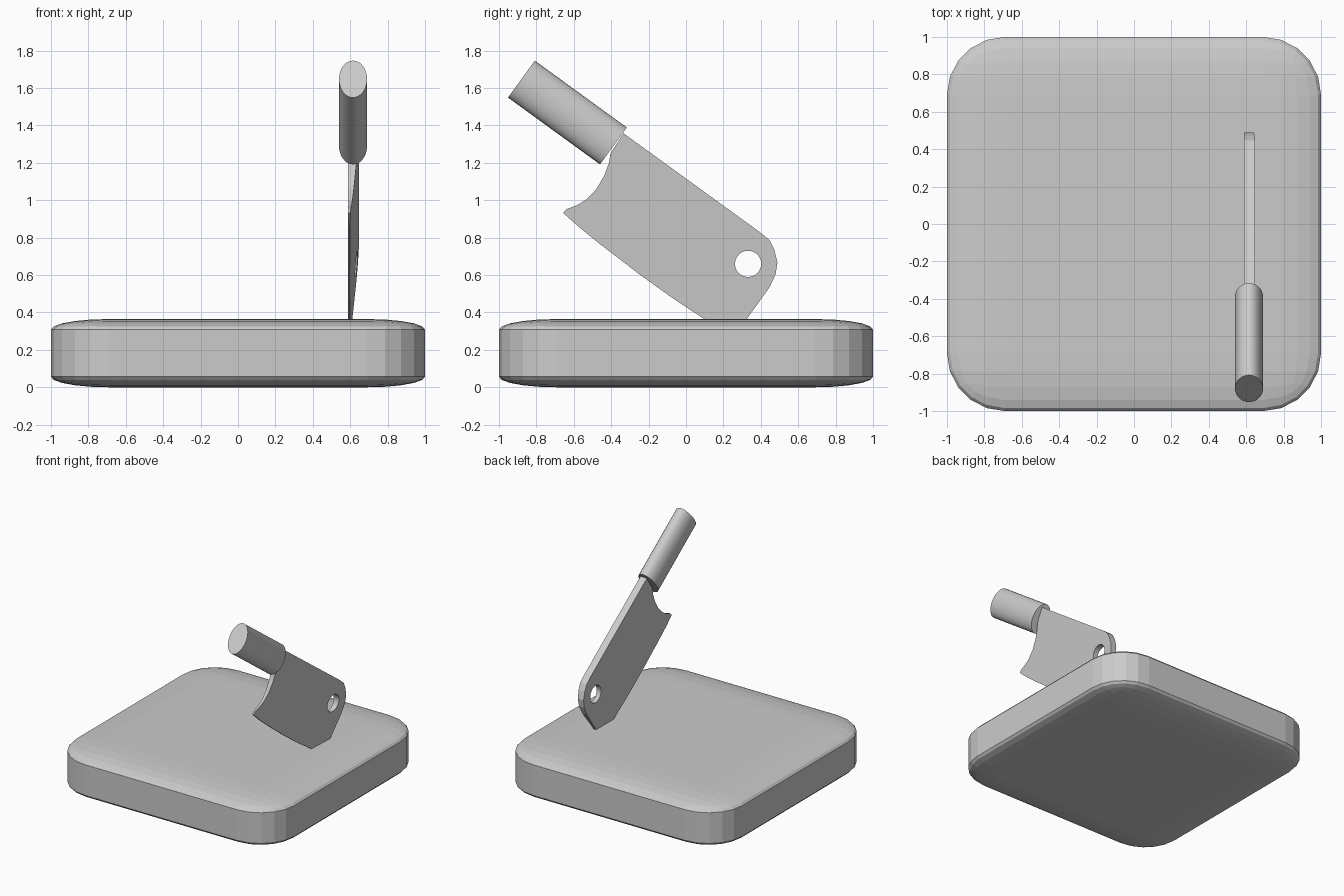
import bpy, bmesh, math
from mathutils import Matrix

if "Cube" in bpy.data.objects:
    bpy.data.objects.remove(bpy.data.objects["Cube"])

def make_object(name, bm):
    bmesh.ops.recalc_face_normals(bm, faces=bm.faces)
    mesh = bpy.data.meshes.new(name)
    bm.to_mesh(mesh)
    bm.free()
    ob = bpy.data.objects.new(name, mesh)
    bpy.context.collection.objects.link(ob)
    return ob

def cylinder(name, loc, rot, radii, length, sides):
    bm = bmesh.new()
    bmesh.ops.create_cone(bm, cap_ends=True, segments=sides, radius1=1, radius2=1, depth=1)
    ob = make_object(name, bm)
    ob.data.transform(Matrix.Diagonal((radii[0], radii[1], length, 1)))
    ob.location, ob.rotation_euler = loc, rot
    return ob

# Chopping board: rounded cube squashed flat
HEIGHT = 0.365
bm = bmesh.new()
bmesh.ops.create_cube(bm, size=2)
bmesh.ops.bevel(bm, geom=bm.edges[:], offset=0.31, segments=5, profile=0.5, affect='EDGES')
bmesh.ops.scale(bm, vec=(1, 1, HEIGHT / 2), verts=bm.verts)
bmesh.ops.translate(bm, vec=(0, 0, HEIGHT / 2), verts=bm.verts)
make_object("chopping_board", bm)

# Cleaver blade: side profile (y, z), flat on the left, tapering to the cutting edge
profile = [
    (-0.334, 1.358), (0.404, 0.823), (0.447, 0.786), (0.473, 0.733), (0.489, 0.668),
    (0.479, 0.604), (0.447, 0.535), (0.324, 0.364), (0.262, 0.276), (0.099, 0.364),
    (-0.078, 0.481), (-0.249, 0.604), (-0.463, 0.768), (-0.568, 0.853), (-0.657, 0.932),
    (-0.639, 0.952), (-0.584, 0.973), (-0.532, 1.004), (-0.479, 1.06), (-0.436, 1.134),
    (-0.412, 1.2), (-0.404, 1.25),
]
def thickness(y, z):
    return 0.01 + 0.089 * (0.588 * y + 0.809 * z - 0.35)

bm = bmesh.new()
left = [bm.verts.new((0.589, y, z)) for y, z in profile]
right = [bm.verts.new((0.589 + thickness(y, z), y, z)) for y, z in profile]
bm.faces.new(left)
bm.faces.new(right[::-1])
for i in range(len(profile)):
    j = (i + 1) % len(profile)
    bm.faces.new((left[i], right[i], right[j], left[j]))
blade = make_object("cleaver_blade", bm)

# Hanging hole through the blade
cutter = cylinder("hole_cutter", (0.615, 0.332, 0.66), (0, math.pi / 2, 0), (0.07, 0.07), 0.3, 32)
cutter.hide_render = True
cutter.hide_set(True)
hole = blade.modifiers.new("hanging_hole", 'BOOLEAN')
hole.operation, hole.solver, hole.object = 'DIFFERENCE', 'EXACT', cutter

# Oval handle in line with the spine
handle = cylinder("cleaver_handle", (0.615, -0.634, 1.469), (math.radians(54), 0, 0),
                  (0.075, 0.122), 0.608, 32)
bpy.context.view_layer.objects.active = handle
handle.select_set(True)
bpy.ops.object.shade_smooth_by_angle(angle=math.radians(30))
